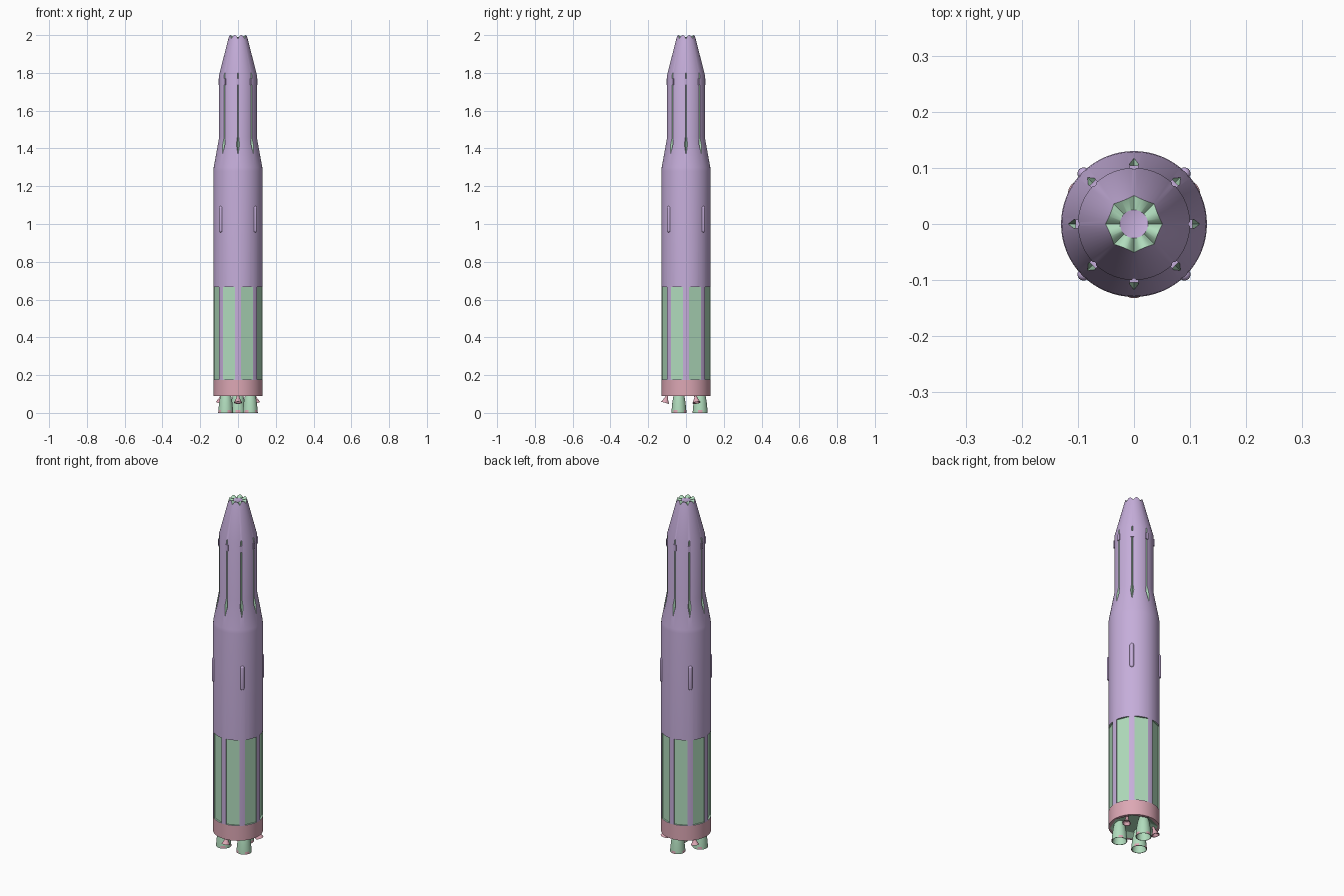
import bpy, bmesh, math
from mathutils import Matrix, Vector

if "Cube" in bpy.data.objects:
    bpy.data.objects.remove(bpy.data.objects["Cube"])

SEG = 64


def material(name, rgb):
    m = bpy.data.materials.new(name)
    m.diffuse_color = (*rgb, 1)
    m.use_nodes = True
    m.node_tree.nodes["Principled BSDF"].inputs["Base Color"].default_value = m.diffuse_color
    return m


LAV = material("lavender", (0.56, 0.42, 0.70))
GREEN = material("soft_green", (0.44, 0.72, 0.51))
PINK = material("dusty_pink", (0.72, 0.39, 0.46))


def finish(name, bm, mats, smooth=True):
    bmesh.ops.recalc_face_normals(bm, faces=bm.faces)
    me = bpy.data.meshes.new(name)
    bm.to_mesh(me)
    bm.free()
    ob = bpy.data.objects.new(name, me)
    bpy.context.collection.objects.link(ob)
    for m in mats:
        me.materials.append(m)
    if smooth:
        smooth_object(ob)
    return ob


def smooth_object(ob):
    bpy.ops.object.select_all(action='DESELECT')
    ob.select_set(True)
    bpy.context.view_layer.objects.active = ob
    bpy.ops.object.shade_smooth_by_angle(angle=math.radians(28))


def lathe(rings, seg=SEG):
    """Rings are (r, z) pairs or functions of the angle giving (r, z)."""
    bm = bmesh.new()
    loops = []
    for ring in rings:
        loop = []
        for i in range(seg):
            a = 2 * math.pi * i / seg
            r, z = ring(a) if callable(ring) else ring
            loop.append(bm.verts.new((r * math.cos(a), r * math.sin(a), z)))
        loops.append(loop)
    for lo, hi in zip(loops, loops[1:]):
        for i in range(seg):
            j = (i + 1) % seg
            bm.faces.new((lo[i], lo[j], hi[j], hi[i]))
    bm.faces.new(loops[0])
    bm.faces.new(loops[-1])
    return bm


def mid_offset(a):
    """Angle from the middle of the eighth sector that holds a."""
    return (a % (math.pi / 4)) - math.pi / 8


def octagon(corner, z):
    return lambda a: (corner * math.cos(math.pi / 8) / math.cos(mid_offset(a)), z)


def star_rim(a):
    r = 0.046 + 0.005 * (mid_offset(a) / (math.pi / 8)) ** 2
    return r, 2.0 - (r - 0.046) * 0.21 / 0.054


# Main body
PROFILE = [(0.13, 0.09), (0.13, 0.175), (0.13, 1.28), (0.1285, 1.30),
           (0.1, 1.46), (0.1, 1.79), (0.046, 2.0)]


def radius_at(z):
    for (r0, z0), (r1, z1) in zip(PROFILE, PROFILE[1:]):
        if z <= z1:
            return r0 + (r1 - r0) * (z - z0) / (z1 - z0)
    return PROFILE[-1][0]


rings = [octagon(0.09, 0.108), octagon(0.122, 0.09)] + PROFILE[:-1]
rings += [star_rim, (0.025, 1.99)]
body = finish("rocket_body", lathe(rings), [LAV, GREEN, PINK], False)


def hull_cutter(name, points, turn):
    """Eight copies of a convex cutter around the axis."""
    bm = bmesh.new()
    for k in range(8):
        rot = Matrix.Rotation(turn + k * math.pi / 4, 3, 'Z')
        vs = [bm.verts.new(rot @ Vector(p)) for p in points]
        bmesh.ops.convex_hull(bm, input=vs)
    ob = finish(name, bm, [], False)
    ob.hide_render = True
    return ob


# Recessed panels between ribs, and pointed grooves on the upper stage
panel_pts = [(x, y, z) for x in (0.12, 0.15) for y in (-0.0355, 0.0355)
             for z in (0.177, 0.667)]
groove_pts = [(0.094, 0, 1.8), (0.094, 0, 1.42), (0.1165, 0, 1.365)]
groove_pts += [(0.13, y, z) for y in (-0.024, 0.024) for z in (1.42, 1.8)]
cutters = [hull_cutter("panel_cutter", panel_pts, math.pi / 8),
           hull_cutter("groove_cutter", groove_pts, 0)]
bpy.context.view_layer.objects.active = body
for c in cutters:
    mod = body.modifiers.new("cut", 'BOOLEAN')
    mod.operation = 'DIFFERENCE'
    mod.solver = 'EXACT'
    mod.object = c
    bpy.ops.object.modifier_apply(modifier=mod.name)
for c in cutters:
    bpy.data.objects.remove(c)

# Colour by rule: cut faces green, base band pink
for p in body.data.polygons:
    c = p.center
    r = math.hypot(c.x, c.y)
    index = 0
    if c.z < 0.175:
        index = 1 if c.z < 0.11 and r < 0.115 else 2
    elif c.z > 1.965:
        index = 1 if r > 0.02 and p.normal.z > 0.5 else 0
    elif c.z < 1.81 and r < radius_at(c.z) - 0.0008:
        index = 1
    p.material_index = index
smooth_object(body)

# Small brackets across the grooves
for k in range(8):
    bm = bmesh.new()
    bmesh.ops.create_cube(bm, size=1)
    bmesh.ops.scale(bm, vec=(0.014, 0.016, 0.036), verts=bm.verts)
    bmesh.ops.translate(bm, vec=(0.097, 0, 1.753), verts=bm.verts)
    bm.transform(Matrix.Rotation(k * math.pi / 4, 4, 'Z'))
    finish(f"groove_bracket_{k + 1}", bm, [LAV], False)

# Rounded side pods
for k in range(4):
    pod = [(0.011 * math.cos(t), 0.966 + 0.011 * math.sin(t))
           for t in (-1.5, -1.1, -0.7, -0.35, 0)]
    pod += [(r, 2.05 - z) for r, z in reversed(pod)]
    bm = lathe(pod, 20)
    bmesh.ops.translate(bm, vec=(0.127, 0, 0), verts=bm.verts)
    bm.transform(Matrix.Rotation(math.pi / 4 + k * math.pi / 2, 4, 'Z'))
    finish(f"side_pod_{k + 1}", bm, [LAV])

# Three main nozzles with pink patches on the lip, three small tilted thrusters
bell = [(0.022, 0.115), (0.030, 0.085), (0.035, 0.055), (0.039, 0.014),
        (0.04, 0.0), (0.037, 0.0), (0.031, 0.045), (0.018, 0.06)]
small_bell = [(0.007, 0.1), (0.008, 0.08), (0.015, 0.065), (0.022, 0.052),
              (0.019, 0.052), (0.008, 0.068)]
for k in range(3):
    bm = lathe(bell, 40)
    for f in bm.faces:
        c = f.calc_center_median()
        if c.z < 0.012 and math.cos(4 * math.atan2(c.y, c.x)) > 0.2:
            f.material_index = 1
    a = math.radians(90 + 120 * k)
    bmesh.ops.translate(bm, vec=(0.075, 0, 0), verts=bm.verts)
    bm.transform(Matrix.Rotation(a, 4, 'Z'))
    finish(f"main_nozzle_{k + 1}", bm, [GREEN, PINK])

    bm = lathe(small_bell, 24)
    pivot = Matrix.Translation((0, 0, 0.095))
    bm.transform(pivot @ Matrix.Rotation(math.radians(-15), 4, 'Y') @ pivot.inverted())
    bmesh.ops.translate(bm, vec=(0.1, 0, 0), verts=bm.verts)
    bm.transform(Matrix.Rotation(a + math.pi, 4, 'Z'))
    finish(f"small_thruster_{k + 1}", bm, [PINK])
